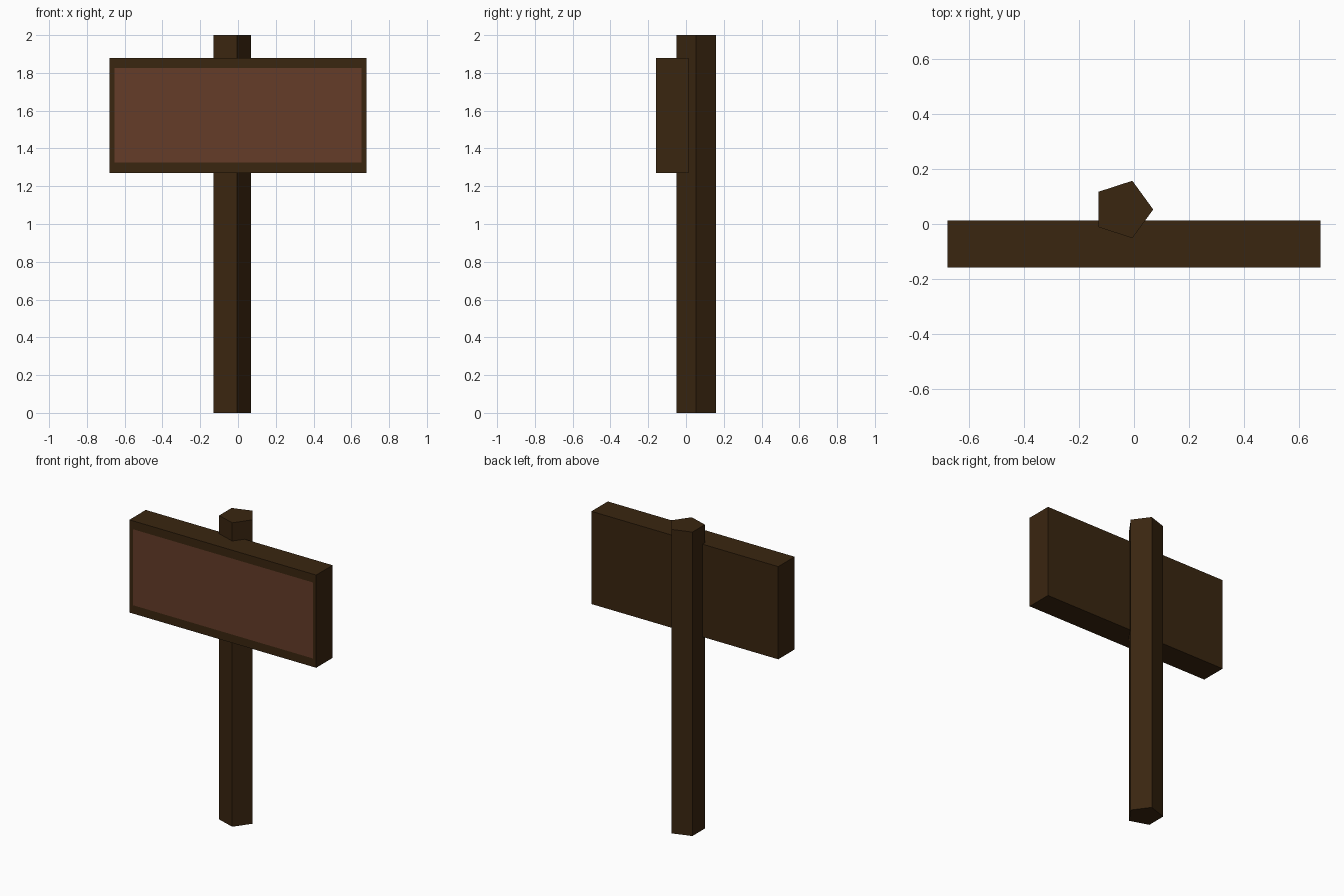
import bpy
import bmesh
from mathutils import Vector, Matrix

cube = bpy.data.objects.get("Cube")
if cube:
    bpy.data.objects.remove(cube, do_unlink=True)


def make_material(name, rgb):
    mat = bpy.data.materials.new(name)
    mat.use_nodes = True
    color = (*rgb, 1.0)
    mat.diffuse_color = color
    mat.node_tree.nodes["Principled BSDF"].inputs["Base Color"].default_value = color
    return mat


def make_object(name, bm, materials):
    mesh = bpy.data.meshes.new(name)
    bm.to_mesh(mesh)
    bm.free()
    for mat in materials:
        mesh.materials.append(mat)
    obj = bpy.data.objects.new(name, mesh)
    bpy.context.collection.objects.link(obj)
    return obj


dark_wood = make_material("dark wood", (0.042, 0.019, 0.005))
red_wood = make_material("reddish wood", (0.13, 0.045, 0.022))

# Five-sided post, one corner pointing to +x
bm = bmesh.new()
bmesh.ops.create_cone(bm, cap_ends=True, segments=5, radius1=0.11, radius2=0.11, depth=2)
corner = max(bm.verts, key=lambda v: v.co.length_squared + v.co.x)
target = Vector((1, 0))
turn = corner.co.xy.angle_signed(target)
bmesh.ops.rotate(bm, verts=bm.verts, matrix=Matrix.Rotation(-turn, 3, "Z"))
bmesh.ops.translate(bm, verts=bm.verts, vec=(-0.04, 0.053, 1))
make_object("post", bm, [dark_wood])

# Sign board with a flush panel inset in its front face
center = Vector((0, -0.073, 1.575))
size = Vector((1.36, 0.17, 0.61))
panel_half = Vector((0.655, 0, 0.25))
bm = bmesh.new()
bmesh.ops.create_cube(bm, size=1)
bmesh.ops.scale(bm, vec=size, verts=bm.verts)
bm.normal_update()
front = min(bm.faces, key=lambda f: f.normal.y)
bmesh.ops.inset_individual(bm, faces=[front], thickness=0.03)
for v in front.verts:
    v.co.x = panel_half.x if v.co.x > 0 else -panel_half.x
    v.co.z = panel_half.z if v.co.z > 0 else -panel_half.z
front.material_index = 1
bmesh.ops.translate(bm, verts=bm.verts, vec=center)
make_object("sign_board", bm, [dark_wood, red_wood])
